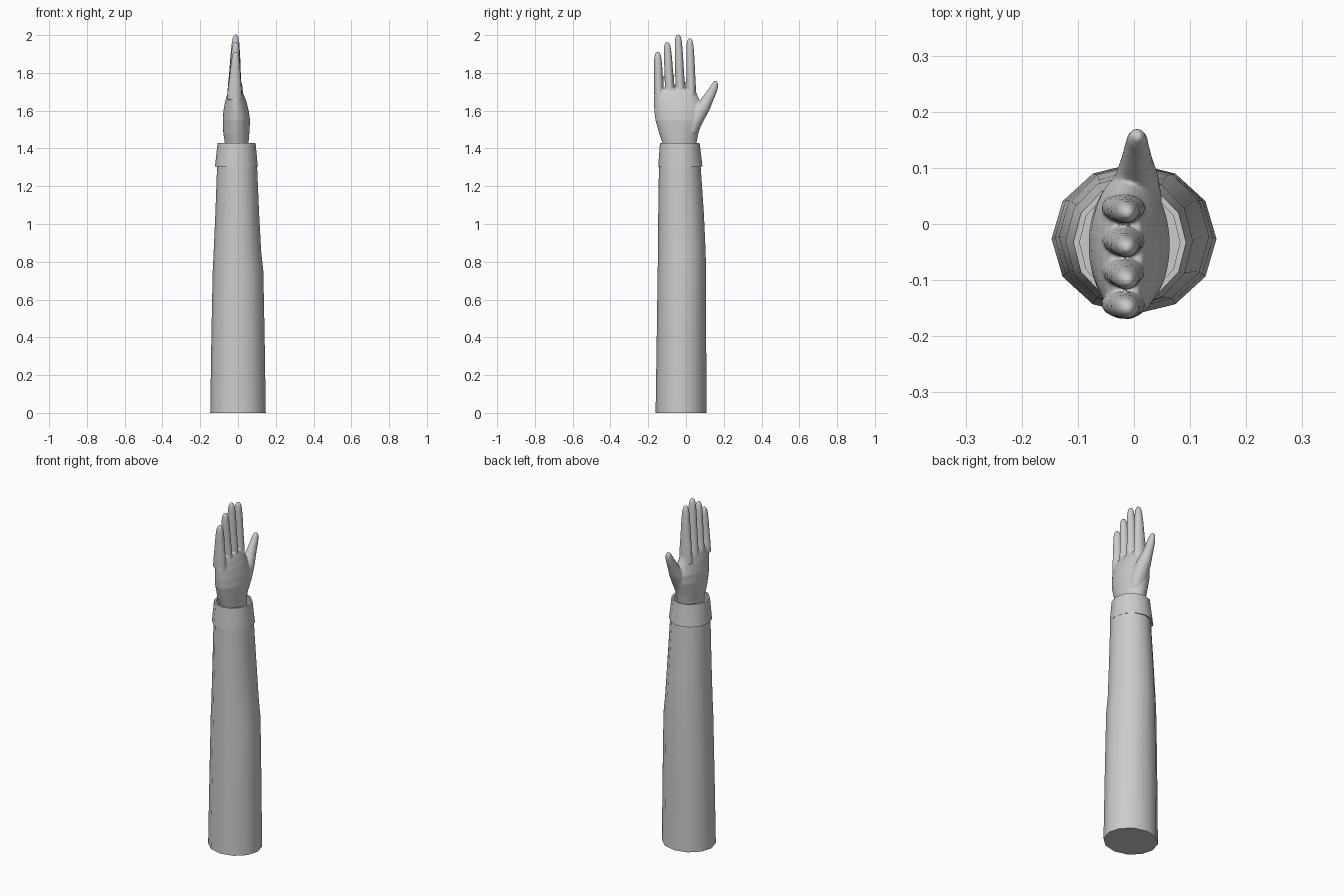
import bpy, bmesh, math

if "Cube" in bpy.data.objects:
    bpy.data.objects.remove(bpy.data.objects["Cube"])


def loft(bm, rings, sides):
    """Skin horizontal elliptical rings given as (z, x0, x1, y0, y1), capped at both ends."""
    loops = []
    for z, x0, x1, y0, y1 in rings:
        cx, cy, rx, ry = (x0 + x1) / 2, (y0 + y1) / 2, (x1 - x0) / 2, (y1 - y0) / 2
        loops.append([bm.verts.new((cx + rx * math.cos(2 * math.pi * i / sides),
                                    cy + ry * math.sin(2 * math.pi * i / sides), z))
                      for i in range(sides)])
    for a, b in zip(loops, loops[1:]):
        for i in range(sides):
            j = (i + 1) % sides
            bm.faces.new((a[i], a[j], b[j], b[i]))
    bm.faces.new(loops[0][::-1])
    bm.faces.new(loops[-1])


def finish(name, bm, angle=40):
    bmesh.ops.recalc_face_normals(bm, faces=bm.faces)
    me = bpy.data.meshes.new(name)
    bm.to_mesh(me)
    bm.free()
    ob = bpy.data.objects.new(name, me)
    bpy.context.collection.objects.link(ob)
    bpy.ops.object.select_all(action='DESELECT')
    ob.select_set(True)
    bpy.context.view_layer.objects.active = ob
    bpy.ops.object.shade_smooth_by_angle(angle=math.radians(angle))
    return ob


# Sleeve: long tapering tube
bm = bmesh.new()
loft(bm, [(0, -.147, .147, -.161, .108),
          (.4, -.141, .141, -.155, .107),
          (.75, -.134, .134, -.15, .106),
          (.85, -.129, .123, -.148, .104),
          (1.05, -.12, .112, -.147, .095),
          (1.33, -.11, .1, -.143, .076)], 12)
finish("sleeve", bm)

# Cuff: slightly flared open band with a recessed floor
bm = bmesh.new()
loft(bm, [(1.31, -.108, .097, -.14, .073),
          (1.305, -.122, .105, -.147, .087),
          (1.43, -.108, .093, -.138, .072),
          (1.43, -.097, .082, -.129, .063),
          (1.34, -.1, .088, -.132, .066)], 12)
finish("cuff", bm)

# Hand: palm, fingers and thumb fused into one smooth skin
bm = bmesh.new()
loft(bm, [(1.335, -.065, .052, -.122, .058),
          (1.43, -.07, .056, -.126, .056),
          (1.48, -.078, .060, -.142, .066),
          (1.55, -.081, .064, -.162, .088),
          (1.60, -.077, .057, -.168, .092),
          (1.65, -.068, .044, -.170, .074),
          (1.69, -.056, .028, -.168, .057),
          (1.715, -.042, .014, -.158, .050)], 32)

# Fingers: (base y, tip y, tip z)
shape = [(0, 1), (.2, 1), (.45, .92), (.7, .86), (.87, .76), (.95, .6), (.985, .38), (1, .12)]
for base_y, tip_y, tip_z in [(-.142, -.15, 1.912), (-.083, -.1, 1.964),
                             (-.028, -.042, 2.004), (.029, .02, 1.984)]:
    rings = []
    for t, w in shape:
        z = 1.66 + (tip_z - 1.66) * t
        y = base_y + (tip_y - base_y) * t
        x = -.019 + .007 * t
        hx = (.04 - .015 * t) * w
        hy = .0255 * w
        rings.append((z, x - hx, x + hx, y - hy, y + hy))
    loft(bm, rings, 16)

# Thumb
loft(bm, [(1.48, -.03, .045, -.01, .06),
          (1.54, -.04, .05, 0, .09),
          (1.60, -.035, .045, .02, .123),
          (1.65, -.024, .034, .07, .143),
          (1.69, -.018, .028, .1, .16),
          (1.72, -.014, .025, .122, .169),
          (1.742, -.010, .021, .136, .17),
          (1.756, -.002, .014, .148, .164)], 16)
hand = finish("hand", bm, 180)
remesh = hand.modifiers.new("fuse", 'REMESH')
remesh.mode = 'VOXEL'
remesh.voxel_size = .004
remesh.use_smooth_shade = True
smooth = hand.modifiers.new("soften", 'SMOOTH')
smooth.factor = .5
smooth.iterations = 5
